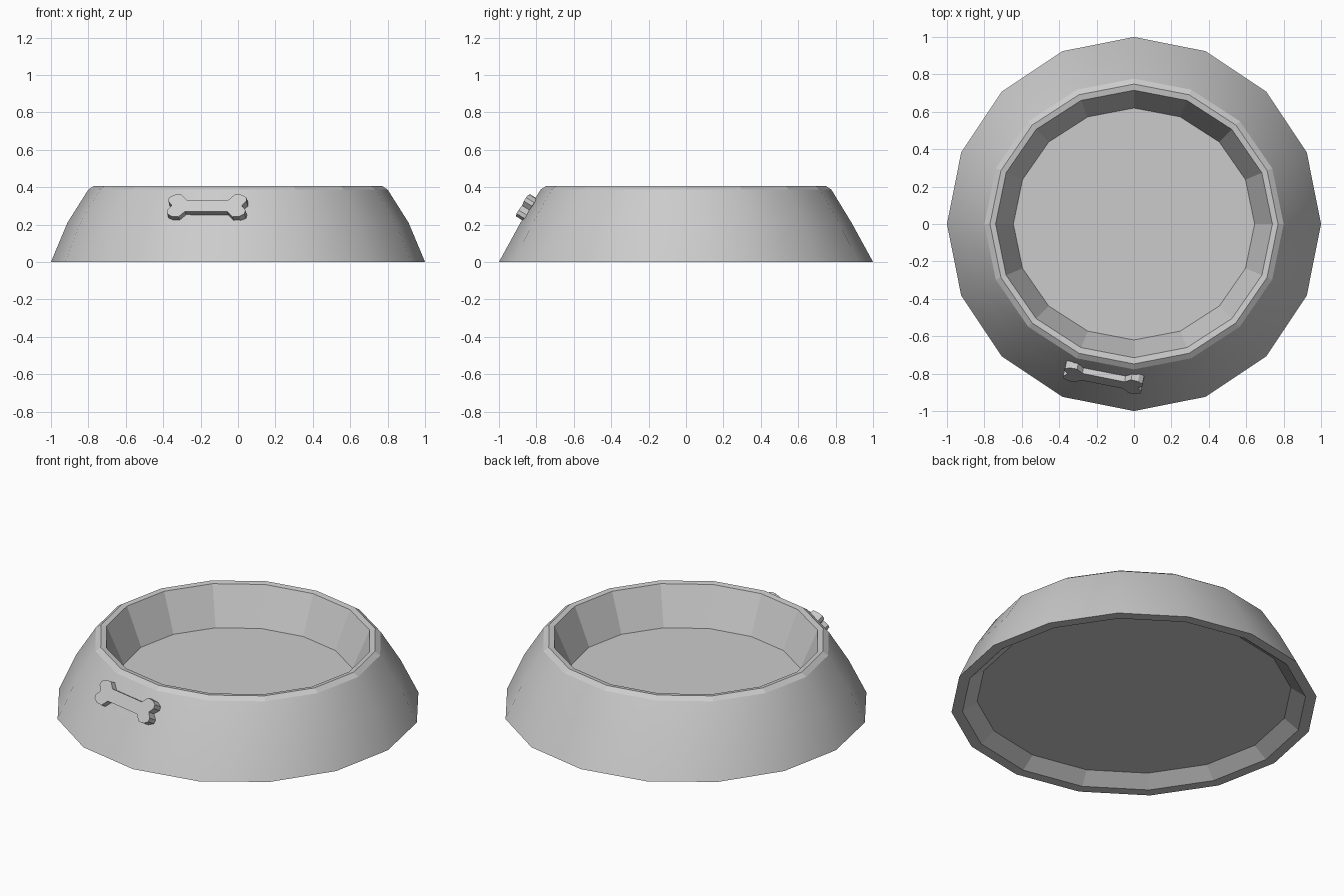
import bpy, bmesh
from math import sin, cos, pi, radians
from mathutils import Vector

if "Cube" in bpy.data.objects:
    bpy.data.objects.remove(bpy.data.objects["Cube"])

SIDES = 16


def finish(bm, name):
    bmesh.ops.recalc_face_normals(bm, faces=bm.faces)
    mesh = bpy.data.meshes.new(name)
    bm.to_mesh(mesh)
    bm.free()
    obj = bpy.data.objects.new(name, mesh)
    bpy.context.collection.objects.link(obj)
    return obj


# bowl: slightly oval rings (x radius, y radius, height), from underside recess to inner floor
rings = [
    (0.86, 0.86, 0.06),     # recess ceiling
    (0.94, 0.94, 0.0),      # foot, inner edge
    (1.0, 1.0, 0.0),        # foot, outer edge
    (0.912, 0.885, 0.21),   # mid wall
    (0.80, 0.777, 0.387),   # rim, outer edge
    (0.77, 0.748, 0.407),   # rim top
    (0.74, 0.715, 0.402),   # rim, inner edge
    (0.645, 0.62, 0.18),    # inner floor
]
bm = bmesh.new()
loops = []
for rx, ry, z in rings:
    loops.append([bm.verts.new((rx * cos(2 * pi * i / SIDES), ry * sin(2 * pi * i / SIDES), z))
                  for i in range(SIDES)])
for k, (a, b) in enumerate(zip(loops, loops[1:])):
    for i in range(SIDES):
        j = (i + 1) % SIDES
        face = bm.faces.new((a[i], a[j], b[j], b[i]))
        face.smooth = k in (2, 3)       # only the outer wall is smooth
bm.faces.new(loops[0])
bm.faces.new(loops[-1])
finish(bm, "bowl")

# bone badge: one mirrored quarter outline, extruded on a sloped facet
quarter = [(0.115, 0.036), (0.147, 0.070), (0.185, 0.067), (0.211, 0.050), (0.213, 0.028)]
right = quarter + [(0.19, 0.0)] + [(u, -v) for u, v in reversed(quarter)]
outline = right + [(-u, v) for u, v in reversed(right)]

heading, tilt = radians(258.75), radians(31)
out = Vector((cos(heading), sin(heading), 0))
along = Vector((-sin(heading), cos(heading), 0))
up = Vector((0, 0, 1))
normal = out * cos(tilt) + up * sin(tilt)
slope = up * cos(tilt) - out * sin(tilt)
centre = out * 0.82 + up * 0.28

bm = bmesh.new()
back, front = [[bm.verts.new(centre + along * u + slope * v + normal * d) for u, v in outline]
               for d in (-0.01, 0.042)]
bm.faces.new(back)
bm.faces.new(front)
for i in range(len(outline)):
    j = (i + 1) % len(outline)
    bm.faces.new((back[i], back[j], front[j], front[i]))
finish(bm, "bone_badge")
